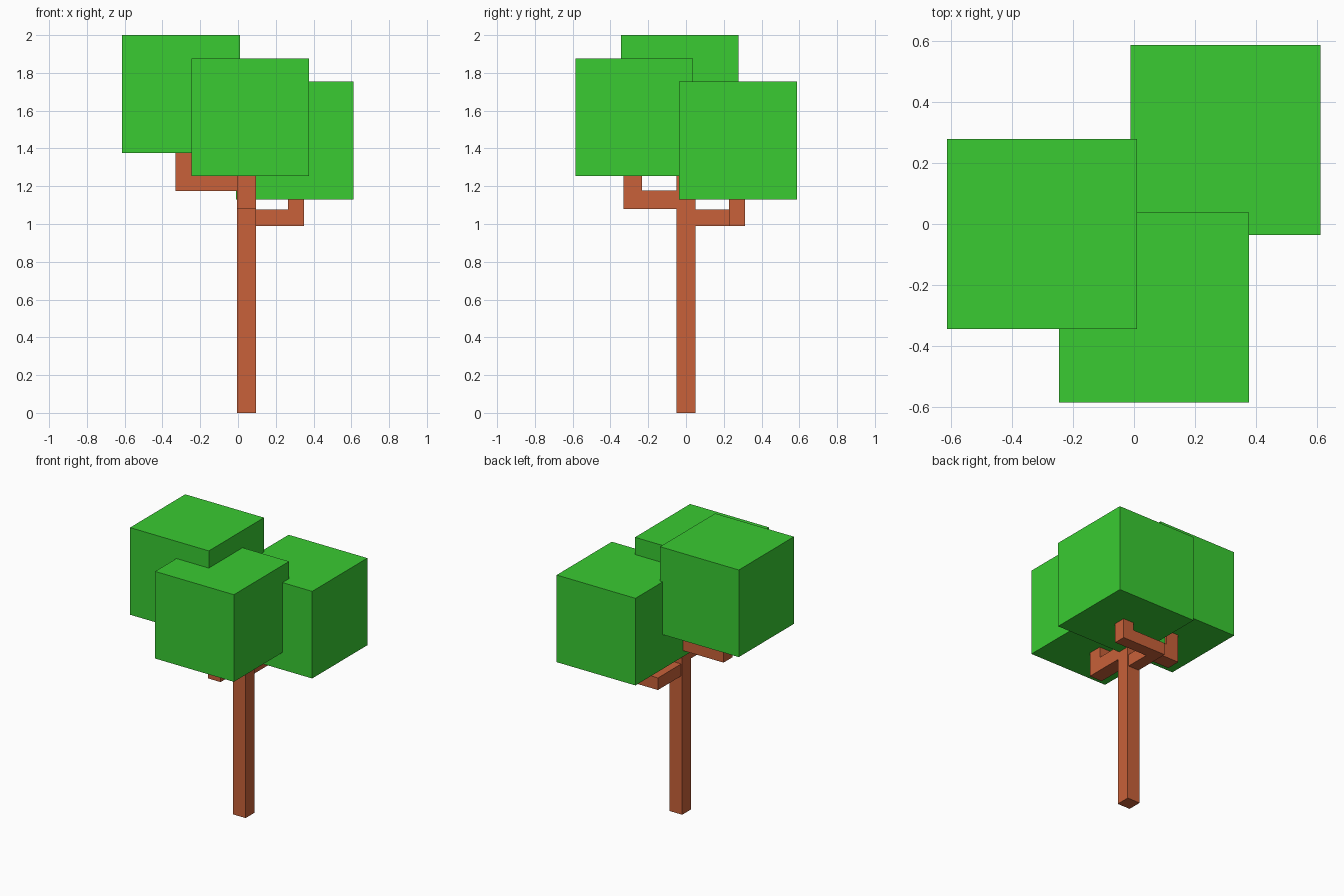
import bpy, bmesh
from mathutils import Vector

if "Cube" in bpy.data.objects:
    bpy.data.objects.remove(bpy.data.objects["Cube"])


def material(name, color):
    m = bpy.data.materials.new(name)
    m.diffuse_color = (*color, 1)
    m.use_nodes = True
    m.node_tree.nodes["Principled BSDF"].inputs["Base Color"].default_value = m.diffuse_color
    return m


BARK = material("bark", (0.578, 0.120, 0.041))
LEAF = material("leaf", (0.041, 0.597, 0.032))


def prism(name, points, sweep, mat):
    """Extrude a flat outline along the sweep vector."""
    bm = bmesh.new()
    face = bm.faces.new([bm.verts.new(p) for p in points])
    ext = bmesh.ops.extrude_face_region(bm, geom=[face], use_keep_orig=True)
    moved = [v for v in ext["geom"] if isinstance(v, bmesh.types.BMVert)]
    bmesh.ops.translate(bm, vec=Vector(sweep), verts=moved)
    bmesh.ops.recalc_face_normals(bm, faces=bm.faces[:])
    me = bpy.data.meshes.new(name)
    bm.to_mesh(me)
    bm.free()
    me.materials.append(mat)
    ob = bpy.data.objects.new(name, me)
    bpy.context.collection.objects.link(ob)
    return ob


def box(name, x, y, z, mat):
    pts = [(x[0], y[0], z[0]), (x[1], y[0], z[0]), (x[1], y[1], z[0]), (x[0], y[1], z[0])]
    return prism(name, pts, (0, 0, z[1] - z[0]), mat)


def elbow(inner, outer, z, top, t=0.10):
    """Side profile of a branch: runs outward, then turns up."""
    bend = outer + t
    return [(inner, z), (outer, z), (outer, top), (bend, top), (bend, z + 0.097), (inner, z + 0.097)]


# Trunk
X0, X1, W = -0.005, 0.095, 0.05
box("trunk", (X0, X1), (-W, W), (0, 1.272), BARK)

# Left and front branches: elbows that rise into the foliage
prism("left_branch", [(a, -W, z) for a, z in elbow(X0, -0.332, 1.175, 1.39)], (0, 2 * W, 0), BARK)
prism("front_branch", [(X0, a, z) for a, z in elbow(-W, -0.332, 1.08, 1.265)], (X1 - X0, 0, 0), BARK)

# Back right branch: goes back, turns right, then rises
plan = [(0.003, W), (0.088, W), (0.088, 0.228), (0.35, 0.228), (0.35, 0.313), (0.003, 0.313)]
prism("right_branch", [(x, y, 0.99) for x, y in plan], (0, 0, 0.086), BARK)
box("right_branch_tip", (0.265, 0.35), (0.228, 0.313), (1.076, 1.14), BARK)

# Foliage cubes
S = 0.623
for name, x, y, z in (("foliage_left", -0.613, -0.344, 1.377),
                      ("foliage_front", -0.246, -0.585, 1.254),
                      ("foliage_right", -0.011, -0.036, 1.131)):
    box(name, (x, x + S), (y, y + S), (z, z + S), LEAF)
